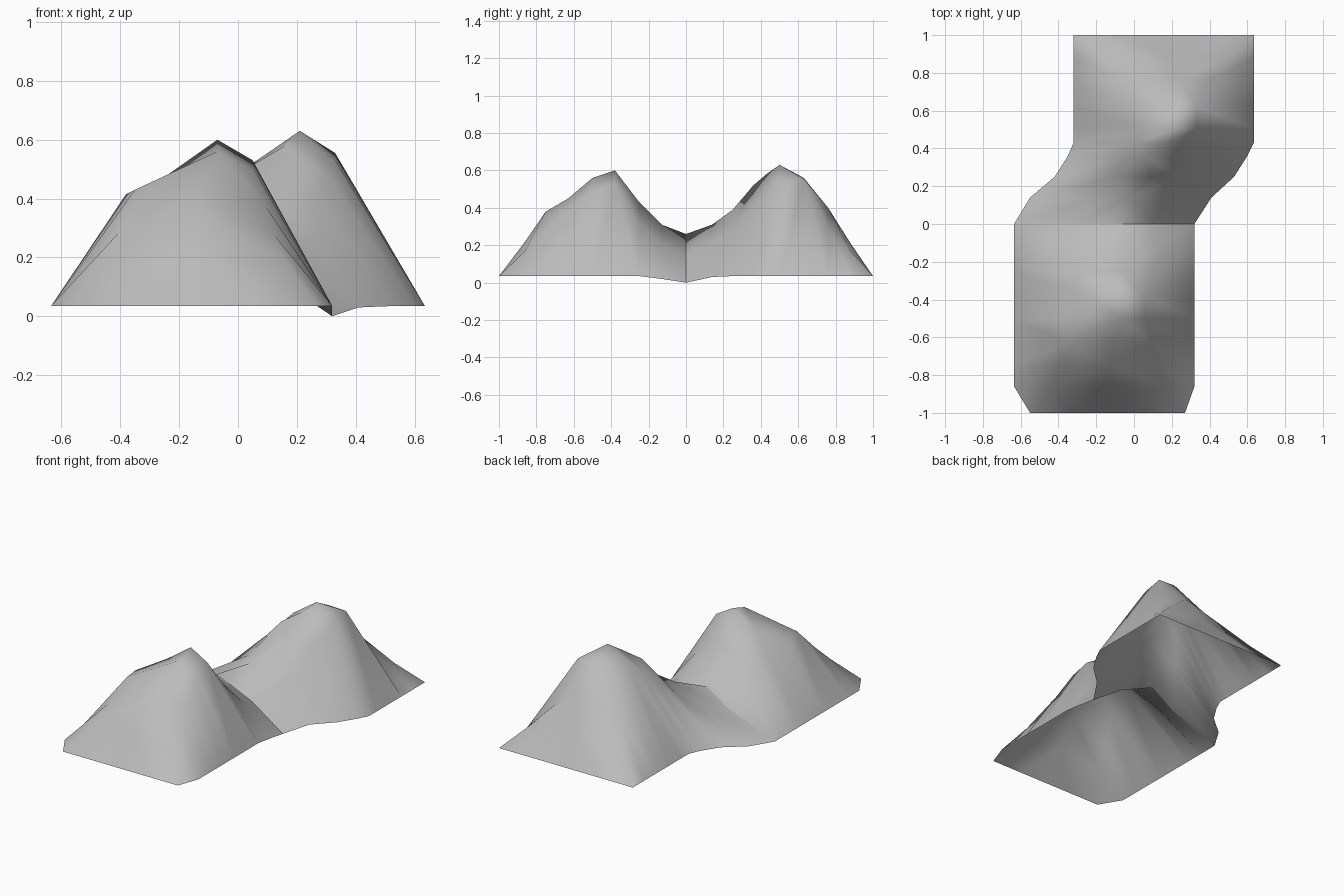
import bpy
import bmesh

cube = bpy.data.objects.get("Cube")
if cube:
    bpy.data.objects.remove(cube)

FOOT = 0.035

# Rock material
rock = bpy.data.materials.new("grey_rock")
rock.use_nodes = True
rock_colour = (0.5, 0.5, 0.5, 1)
rock.diffuse_color = rock_colour
rock.node_tree.nodes["Principled BSDF"].inputs["Base Color"].default_value = rock_colour


def section(y, left, right, left_shoulder, crest, right_shoulder, right_z=FOOT):
    """One cross-section: foot, shoulder, crest, shoulder, foot."""
    points = [(left, FOOT), left_shoulder, crest, right_shoulder, (right, right_z)]
    return [(x, y, z) for x, z in points]


def flat_end(y, left, right):
    """Level border that closes a hill."""
    step = (right - left) / 4
    return [(left + step * i, y, FOOT) for i in range(5)]


def build_hill(name, sections):
    """Loft the cross-sections into an open, smooth sheet."""
    bm = bmesh.new()
    rows = [[bm.verts.new(p) for p in points] for points in sections]
    for near, far in zip(rows, rows[1:]):
        for i in range(len(near) - 1):
            quad = (near[i], near[i + 1], far[i + 1], far[i])
            # Split each quad along its higher diagonal to keep ridges convex
            if quad[0].co.z + quad[2].co.z > quad[1].co.z + quad[3].co.z:
                tris = ((0, 1, 2), (0, 2, 3))
            else:
                tris = ((0, 1, 3), (1, 2, 3))
            for tri in tris:
                bm.faces.new([quad[k] for k in tri]).smooth = True
    mesh = bpy.data.meshes.new(name)
    bm.to_mesh(mesh)
    bm.free()
    mesh.materials.append(rock)
    hill = bpy.data.objects.new(name, mesh)
    bpy.context.collection.objects.link(hill)
    return hill


# Saddle shared by both hills
saddle = section(0, -.635, .32, (-.3, .16), (-.15, .26), (.1, .15), 0)

# Front hill, with clipped front corners
L, R = -.635, .32
build_hill("front_hill", [
    flat_end(-1, -.55, .27),
    section(-.86, L, R, (-.44, .18), (-.14, .22), (.17, .17)),
    section(-.75, L, R, (-.4, .29), (-.14, .38), (.12, .28)),
    section(-.63, L, R, (-.35, .43), (-.12, .45), (.09, .38)),
    section(-.5, L, R, (-.38, .415), (-.07, .56), (.06, .49)),
    section(-.38, L, R, (-.24, .48), (-.07, .6), (.05, .53)),
    section(-.25, L, R, (-.32, .33), (-.07, .43), (.1, .32)),
    section(-.13, L, R, (-.33, .21), (-.1, .31), (.13, .2), .02),
    saddle,
])

# Back hill, shifted sideways along the winding pass
L, R = -.32, .635
build_hill("back_hill", [
    saddle,
    section(.14, -.55, .41, (-.2, .2), (-.02, .31), (.17, .2), .03),
    section(.25, -.42, .53, (-.1, .3), (.09, .39), (.25, .28)),
    section(.36, -.35, .6, (-.04, .41), (.06, .52), (.27, .41)),
    section(.43, L, R, (.01, .47), (.16, .58), (.32, .46)),
    section(.5, L, R, (.05, .52), (.21, .63), (.33, .53)),
    section(.63, L, R, (-.03, .43), (.21, .56), (.33, .555)),
    section(.76, L, R, (-.07, .29), (.23, .4), (.39, .3)),
    section(.88, L, R, (-.18, .17), (.18, .21), (.5, .17)),
    flat_end(1, L, R),
])
